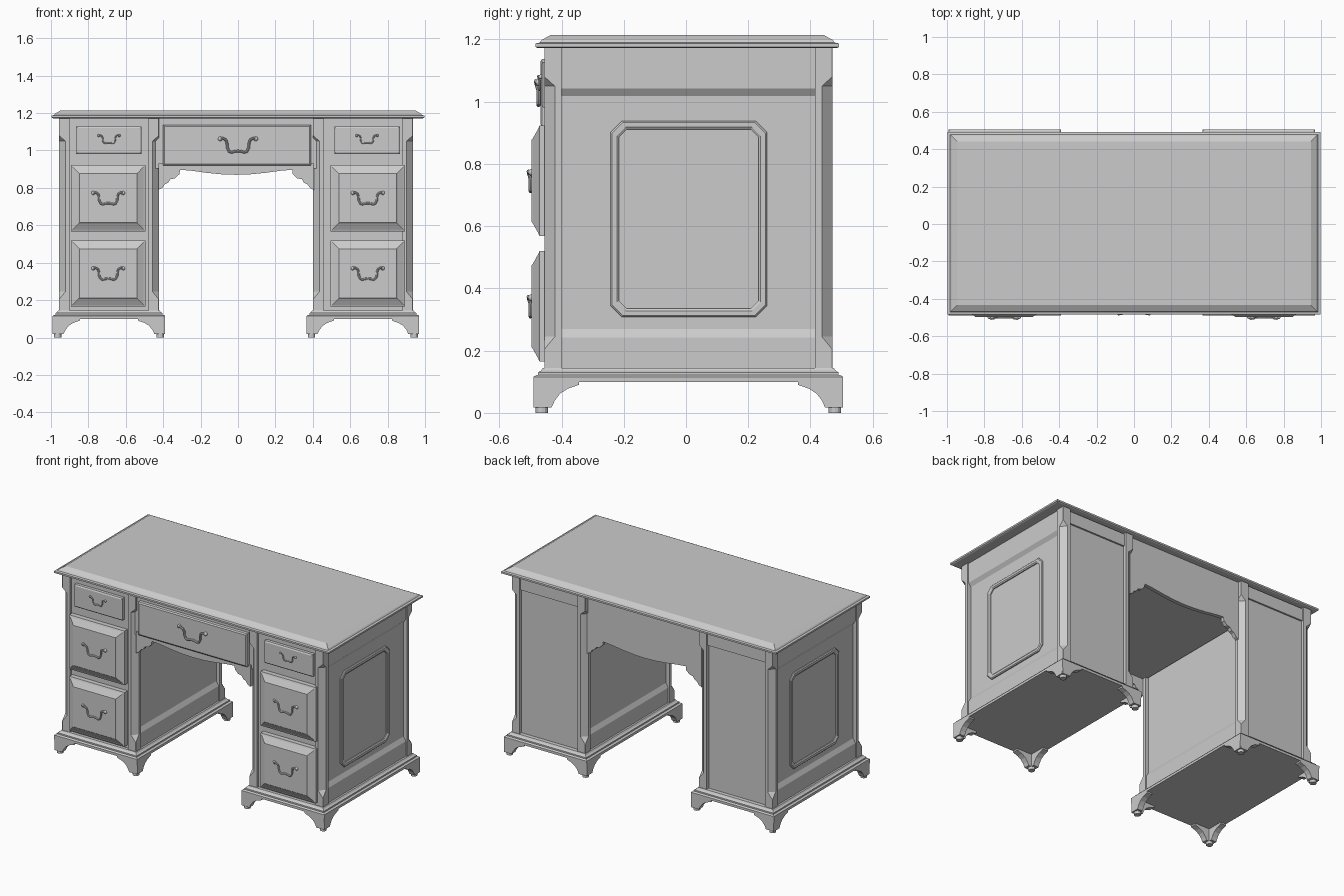
import bpy, bmesh, math

if "Cube" in bpy.data.objects:
    bpy.data.objects.remove(bpy.data.objects["Cube"])

YC = 0.0075          # centre of the carcass in y


def loft(name, rings, cap=True):
    """Join equal-length point rings with quads, optionally capping the ends."""
    bm = bmesh.new()
    rows = [[bm.verts.new(p) for p in r] for r in rings]
    n = len(rows[0])
    pairs = list(zip(rows, rows[1:]))
    if cap:
        bm.faces.new(rows[0])
        bm.faces.new(rows[-1])
    else:
        pairs.append((rows[-1], rows[0]))
    for a, b in pairs:
        for i in range(n):
            j = (i + 1) % n
            bm.faces.new((a[i], a[j], b[j], b[i]))
    bmesh.ops.recalc_face_normals(bm, faces=bm.faces)
    me = bpy.data.meshes.new(name)
    bm.to_mesh(me)
    bm.free()
    ob = bpy.data.objects.new(name, me)
    bpy.context.collection.objects.link(ob)
    return ob


def box(name, x0, x1, y0, y1, z0, z1):
    return loft(name, [[(x0, y0, z), (x1, y0, z), (x1, y1, z), (x0, y1, z)] for z in (z0, z1)])


def slab(name, cx, cy, hx, hy, steps):
    """Stacked rectangle with a moulded edge; steps are (inset, z)."""
    return loft(name, [[(cx + sx * (hx - i), cy + sy * (hy - i), z)
                        for sx, sy in ((-1, -1), (1, -1), (1, 1), (-1, 1))] for i, z in steps])


def drawer(name, x0, x1, z0, z1, steps):
    """Drawer front; steps are (inset, y)."""
    return loft(name, [[(x0 + i, y, z0 + i), (x1 - i, y, z0 + i),
                        (x1 - i, y, z1 - i), (x0 + i, y, z1 - i)] for i, y in steps])


def handle(name, x, y, z, s):
    """Swan-neck pull with two round knobs; z is the knob height, s the half width."""
    half = [(1, 0, 0), (.86, .04, -.08), (.68, -.06, -.06), (.62, -.25, 0), (.6, -.5, 0),
            (.5, -.7, 0), (.36, -.76, 0), (.18, -.7, 0)]
    pts = [(-a, b, c) for a, b, c in half] + [(0, -.68, 0)] + half[::-1]
    cu = bpy.data.curves.new(name, 'CURVE')
    cu.dimensions = '3D'
    cu.bevel_depth = s * 0.075
    cu.bevel_resolution = 2
    cu.use_fill_caps = True
    sp = cu.splines.new('POLY')
    sp.points.add(len(pts) - 1)
    for p, (a, b, c) in zip(sp.points, pts):
        p.co = (x + a * s, y + c * s, z + b * s, 1)
    ob = bpy.data.objects.new(name, cu)
    bpy.context.collection.objects.link(ob)
    bpy.ops.object.select_all(action='DESELECT')
    ob.select_set(True)
    bpy.context.view_layer.objects.active = ob
    bpy.ops.object.convert(target='MESH')
    bpy.ops.object.shade_smooth_by_angle()
    for k in (-1, 1):
        bpy.ops.mesh.primitive_uv_sphere_add(segments=12, ring_count=8, radius=s * 0.13,
                                             location=(x + k * s, y + 0.003, z))
        bpy.context.object.name = name + "_knob"
        bpy.ops.object.shade_smooth_by_angle()


# Table top with sloped edge
slab("desk_top", 0, 0.004, 0.997, 0.488,
     [(0.008, 1.172), (0, 1.176), (0, 1.187), (0.014, 1.19), (0.02, 1.198), (0.05, 1.215)])

FOOT = [(0, .105), (.145, .105), (.145, .09), (.11, .078), (.085, .062), (.068, .04), (.058, .018), (.003, .018)]


def pedestal(side, px):
    name = "left" if side < 0 else "right"
    box(name + "_carcass", px - .243, px + .243, -.44, .448, .12, 1.175)
    # moulded plinth
    slab(name + "_plinth", px, YC, .301, .497,
         [(0, .1), (0, .116), (.008, .121), (.014, .121), (.014, .13), (.024, .136), (.03, .145)])
    # side rails with sloped inner edges
    for s in (-1, 1):
        for part, prof in (("top", [(.235, 1.015), (.243, 1.018), (.259, 1.042), (.259, 1.175), (.235, 1.175)]),
                           ("bottom", [(.235, .14), (.259, .14), (.259, .242), (.243, .27), (.235, .27)])):
            loft(f"{name}_side_{part}_rail", [[(px + s * a, y, z) for a, z in prof] for y in (-.42, .435)])
    # rear top rail
    box(name + "_rear_rail", px - .24, px + .24, .43, .459, 1.085, 1.165)
    # octagonal moulding on the outer side panel
    def octagon(i, x):
        a, b, c, d, k = -.242 + i, .26 - i, .308 + i, .938 - i, .036 - i * .4
        return [(x, y, z) for y, z in ((a + k, c), (b - k, c), (b, c + k), (b, d - k),
                                       (b - k, d), (a + k, d), (a, d - k), (a, c + k))]
    loft(name + "_side_moulding", [octagon(i, px + side * x) for i, x in
         ((0, .24), (0, .249), (.005, .254), (.02, .254), (.027, .249), (.027, .24))], cap=False)

    for sx in (-1, 1):
        for sy in (-1, 1):
            # stop-chamfered corner post
            ox, oy, w = px + sx * .267, YC + sy * .463, .056
            rings = []
            for c, z in ((.001, .135), (.001, .205), (.034, .245), (.034, 1.05), (.001, 1.08), (.001, 1.175)):
                rings.append([(ox - sx * a, oy - sy * b, z) for a, b in
                              ((c, 0), (w, 0), (w, w), (0, w), (0, c))])
            loft(name + "_corner_post", rings)
            # bracket foot made of two scrolled sides and a pad
            fx, fy, t = px + sx * .301, YC + sy * .497, .038
            loft(name + "_foot_front", [[(fx - sx * d, fy - sy * k, z) for d, z in FOOT] for k in (0, t)])
            loft(name + "_foot_side", [[(fx - sx * k, fy - sy * d, z) for d, z in FOOT] for k in (0, t)])
            bpy.ops.mesh.primitive_cylinder_add(vertices=12, radius=.02, depth=.024,
                                                location=(fx - sx * .026, fy - sy * .026, .012))
            bpy.context.object.name = name + "_foot_pad"

    # drawers and pulls
    dx = side * .694
    for z0, z1 in ((.165, .52), (.568, .923)):
        drawer(name + "_deep_drawer", dx - .2, dx + .2, z0, z1,
               [(0, -.43), (0, -.471), (.01, -.475), (.042, -.493), (.046, -.497), (.055, -.497)])
        handle(name + "_deep_pull", dx, -.5, z0 + .205, .08)
    sx = side * .69
    drawer(name + "_small_drawer", sx - .175, sx + .175, .982, 1.128,
           [(0, -.43), (0, -.46), (.008, -.465), (.014, -.465)])
    handle(name + "_small_pull", sx, -.47, 1.08, .055)


pedestal(-1, -.69)
pedestal(1, .668)

# Centre section: drawer box over the kneehole
CX = -.01
box("centre_box", CX - .43, CX + .43, -.44, .435, .905, 1.175)
drawer("centre_drawer", -.4, .39, .92, 1.137,
       [(0, -.43), (0, -.462), (.008, -.468), (.016, -.468)])
handle("centre_pull", 0, -.474, 1.062, .095)

# Scrolled aprons at front and back
HALF = [(.415, .79), (.395, .8), (.38, .82), (.362, .828), (.352, .846), (.325, .852), (.31, .868),
        (.303, .872), (.3, .897), (.24, .892), (.16, .881), (.08, .873)]
for name, y0, y1, top in (("front_apron", -.45, -.425, .93), ("rear_apron", .42, .445, 1.175)):
    prof = ([(-.415, top)] + [(-x, z) for x, z in HALF] + [(0, .87)] + HALF[::-1] + [(.415, top)])
    loft(name, [[(CX + x, y, z) for x, z in prof] for y in (y0, y1)])
